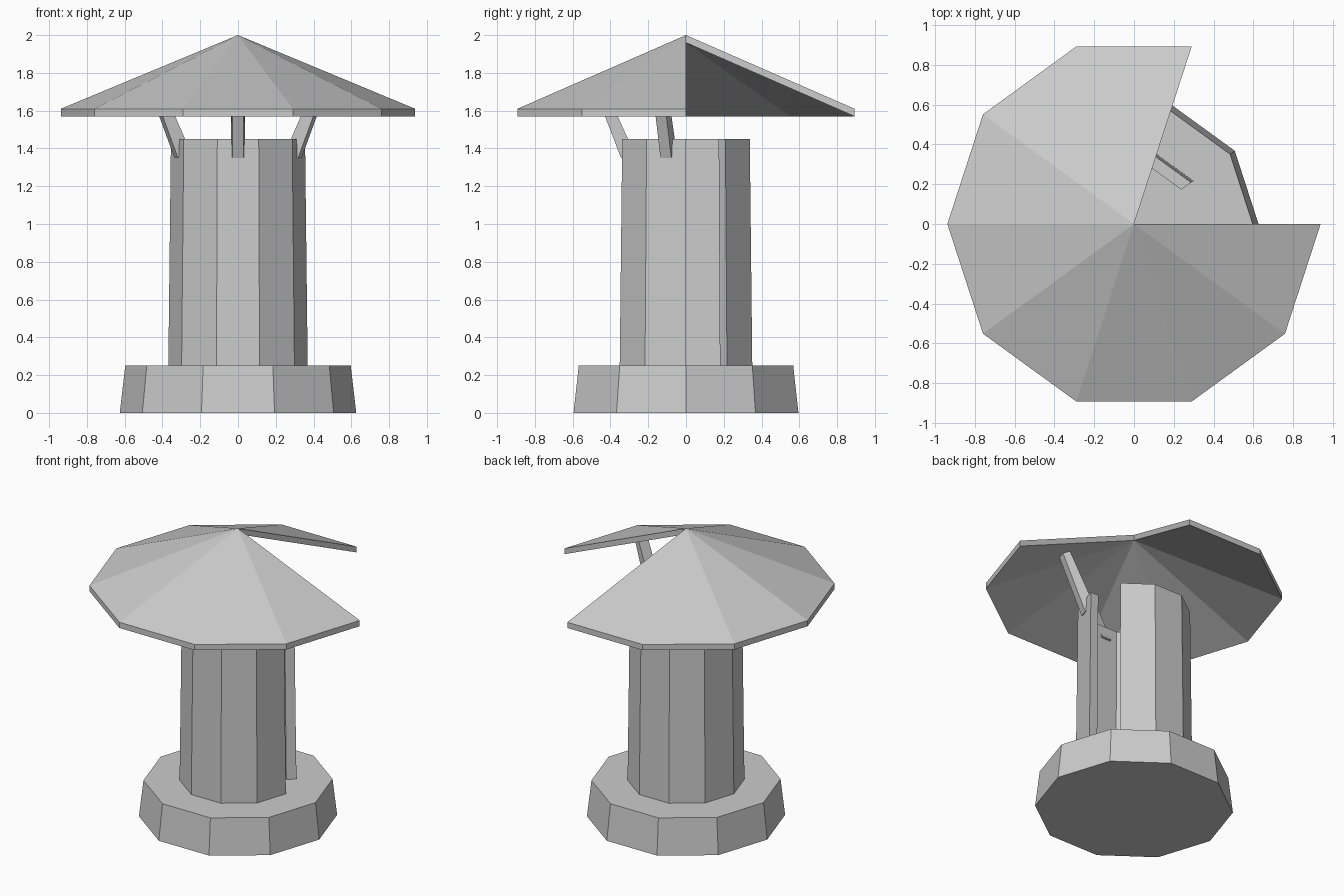
import bpy, bmesh
from math import cos, sin, radians

SIDES = 10
STEP = 360 / SIDES

cube = bpy.data.objects.get("Cube")
if cube:
    bpy.data.objects.remove(cube, do_unlink=True)

grey = bpy.data.materials.new("plain_grey")
grey.use_nodes = True
color = (0.6, 0.6, 0.6, 1)
grey.diffuse_color = color
grey.node_tree.nodes["Principled BSDF"].inputs["Base Color"].default_value = color


def finish(name, bm):
    """Weld, orient and link a mesh as a named object."""
    bmesh.ops.remove_doubles(bm, verts=bm.verts, dist=1e-5)
    bmesh.ops.recalc_face_normals(bm, faces=bm.faces)
    mesh = bpy.data.meshes.new(name)
    bm.to_mesh(mesh)
    bm.free()
    mesh.materials.append(grey)
    obj = bpy.data.objects.new(name, mesh)
    bpy.context.collection.objects.link(obj)
    return obj


def sweep(name, profile, first, last):
    """Turn a closed (radius, z) profile through sectors first..last, capping the cut ends."""
    bm = bmesh.new()
    count = len(profile)
    rings = []
    for k in range(first, last + 1):
        a = radians(k * STEP)
        rings.append([bm.verts.new((r * cos(a), r * sin(a), z)) for r, z in profile])
    for near, far in zip(rings, rings[1:]):
        for i in range(count):
            j = (i + 1) % count
            quad = [near[i], near[j], far[j], far[i]]
            # points on the axis collapse to one vertex
            if profile[i][0] == 0 and profile[j][0] == 0:
                continue
            if profile[i][0] == 0:
                quad = quad[:3]
            elif profile[j][0] == 0:
                quad = [near[i], near[j], far[i]]
            bm.faces.new(quad)
    bm.faces.new(rings[0])
    bm.faces.new(rings[-1])
    return finish(name, bm)


# Solid flared foot
bm = bmesh.new()
bmesh.ops.create_cone(bm, cap_ends=True, segments=SIDES, radius1=0.626, radius2=0.597, depth=0.25)
# start the ring on the x axis, the same as the other parts
lead = max(bm.verts, key=lambda v: v.co.x).co
if abs(lead.y) > 0.01:
    for v in bm.verts:
        v.co.x, v.co.y = (v.co.x * cos(radians(STEP / 2)) - v.co.y * sin(radians(STEP / 2)),
                          v.co.x * sin(radians(STEP / 2)) + v.co.y * cos(radians(STEP / 2)))
bmesh.ops.translate(bm, verts=bm.verts, vec=(0, 0, 0.125))
finish("base", bm)

# Hollow tower with one open sector as a doorway
sweep("tower_wall", [(0.369, 0.25), (0.355, 1.45), (0.294, 1.45), (0.305, 0.25)], 1, SIDES)

# Conical roof shell with two sectors missing
sweep("roof", [(0, 2.0), (0.938, 1.61), (0.938, 1.57), (0, 1.96)], 2, SIDES)

# Slanted roof struts, centred on three wall faces
STRUT = [(0.344, 1.35, 0.03), (0.5, 1.755, 0.03), (0.455, 1.775, 0.037), (0.268, 1.365, 0.037)]
for side, angle in (("right", 198), ("front", 270), ("left", 342)):
    a = radians(angle)
    bm = bmesh.new()
    ends = [[bm.verts.new((r * cos(a) - s * w * sin(a), r * sin(a) + s * w * cos(a), z))
             for r, z, w in STRUT] for s in (-1, 1)]
    for ring in ends:
        bm.faces.new(ring)
    for i in range(4):
        j = (i + 1) % 4
        bm.faces.new([ends[0][i], ends[0][j], ends[1][j], ends[1][i]])
    finish(side + "_strut", bm)
